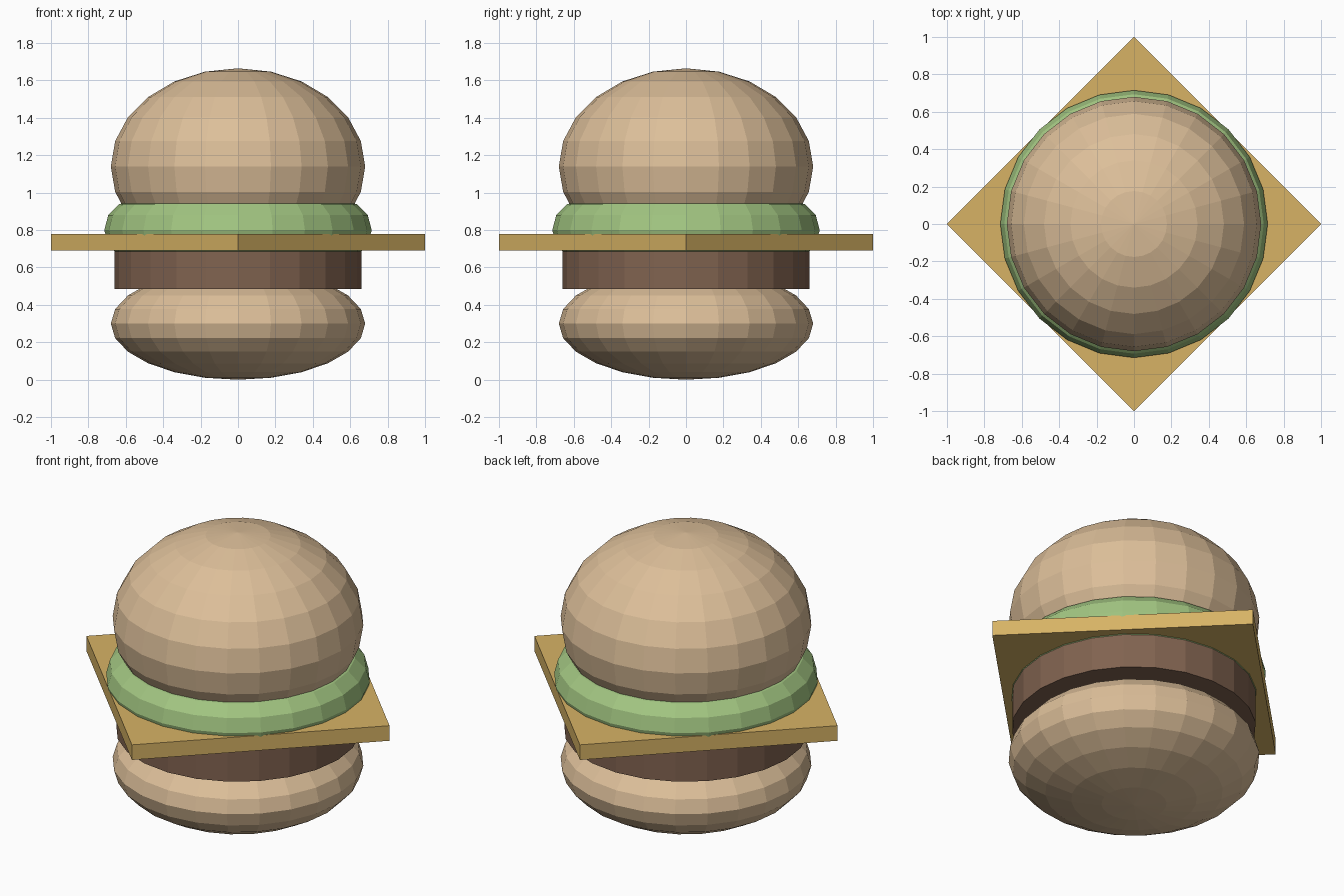
import bpy, math

if "Cube" in bpy.data.objects:
    bpy.data.objects.remove(bpy.data.objects["Cube"])

SIDES = 24


def paint(obj, name, rgb):
    obj.name = name
    mat = bpy.data.materials.new(name + "_colour")
    mat.diffuse_color = (*rgb, 1)
    mat.use_nodes = True
    mat.node_tree.nodes["Principled BSDF"].inputs["Base Color"].default_value = mat.diffuse_color
    obj.data.materials.append(mat)


def bun(name, z, half_height):
    bpy.ops.mesh.primitive_uv_sphere_add(segments=SIDES, ring_count=12, radius=1, location=(0, 0, z))
    obj = bpy.context.object
    obj.scale = (0.68, 0.68, half_height)
    paint(obj, name, (0.72, 0.52, 0.32))


def slab(name, sides, radius, z0, z1, rgb):
    bpy.ops.mesh.primitive_cylinder_add(vertices=sides, radius=radius, depth=z1 - z0,
                                        location=(0, 0, (z0 + z1) / 2))
    paint(bpy.context.object, name, rgb)


# Buns: squashed spheres
bun("bottom_bun", 0.30, 0.30)
bun("top_bun", 1.14, 0.525)

# Patty disc and diamond-turned cheese slice
slab("patty", SIDES, 0.66, 0.485, 0.70, (0.22, 0.125, 0.08))
slab("cheese", 4, 1.0, 0.69, 0.78, (0.68, 0.45, 0.13))

# Lettuce ring
bpy.ops.mesh.primitive_torus_add(major_segments=SIDES, minor_segments=12, major_radius=0.555,
                                 minor_radius=0.16, location=(0, 0, 0.80))
paint(bpy.context.object, "lettuce", (0.36, 0.56, 0.22))
